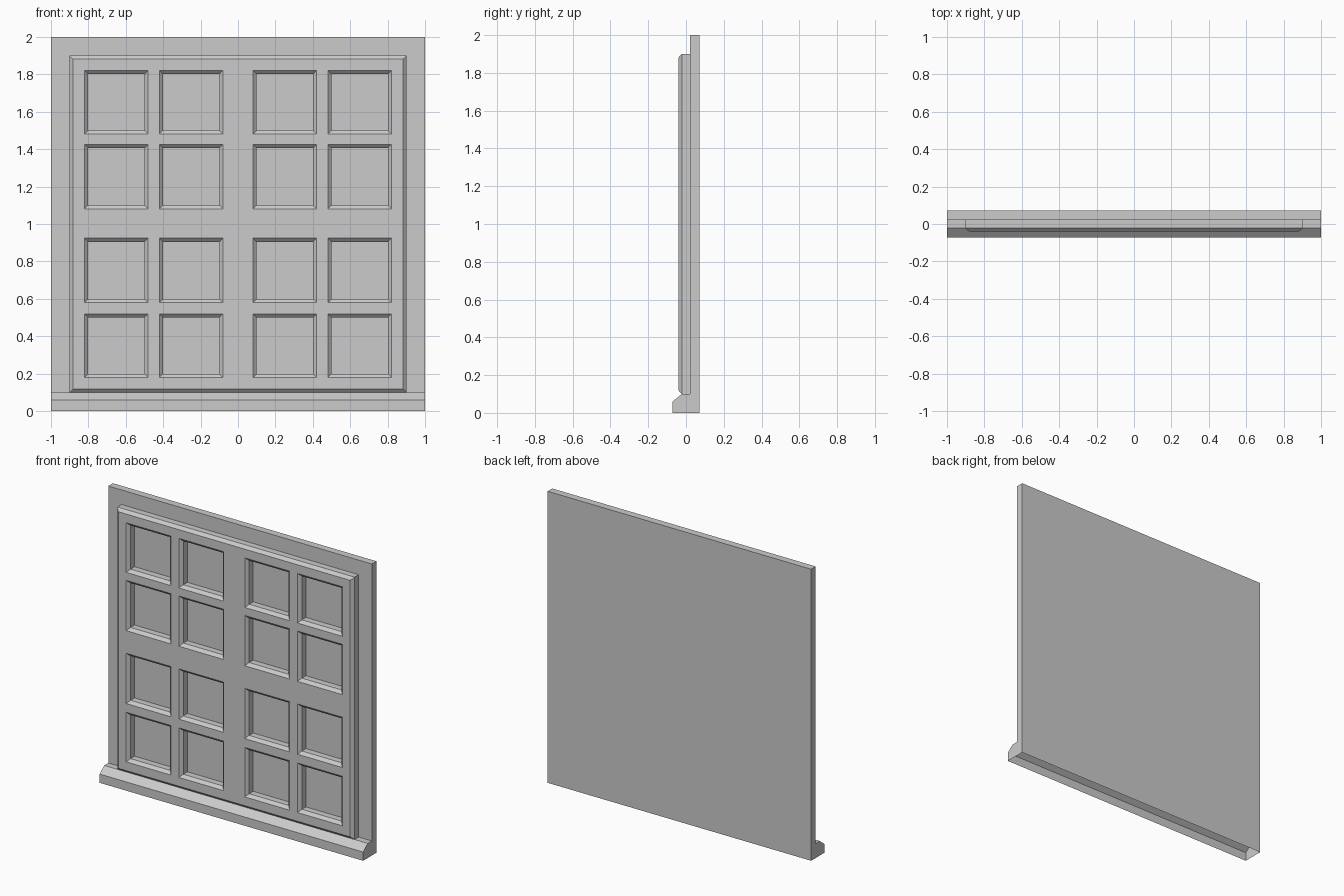
import bpy, bmesh

if "Cube" in bpy.data.objects:
    bpy.data.objects.remove(bpy.data.objects["Cube"])

# Depths: back, panel front (and panes), shoulder, sash front, sill nose
BACK, PANEL, SHOULDER, FACE, NOSE = 0.072, 0.022, -0.022, -0.041, -0.072


def finish(bm, name):
    bmesh.ops.remove_doubles(bm, verts=bm.verts, dist=1e-5)
    bmesh.ops.recalc_face_normals(bm, faces=bm.faces)
    mesh = bpy.data.meshes.new(name)
    bm.to_mesh(mesh)
    bm.free()
    bpy.context.collection.objects.link(bpy.data.objects.new(name, mesh))


def face(bm, pts):
    bm.faces.new([bm.verts.new(p) for p in pts])


def rect(x0, x1, z0, z1, y, inset=0.0):
    x0, x1, z0, z1 = x0 + inset, x1 - inset, z0 + inset, z1 - inset
    return [(x0, y, z0), (x1, y, z0), (x1, y, z1), (x0, y, z1)]


def bridge(bm, a, b, sides=range(4)):
    for i in sides:
        j = (i + 1) % 4
        face(bm, [a[i], a[j], b[j], b[i]])


# Casing with projecting sill: one shell, open underneath
bm = bmesh.new()
profile = [(BACK, 0), (BACK, 2), (PANEL, 2), (PANEL, 0.1),
           (SHOULDER, 0.1), (NOSE, 0.06), (NOSE, 0)]
for s in (-1, 1):
    face(bm, [(s, y, z) for y, z in profile])                    # end cap
    face(bm, [(s, PANEL, 0.1), (s * 0.9, PANEL, 0.1),
              (s * 0.9, SHOULDER, 0.1), (s, SHOULDER, 0.1)])     # sill top
face(bm, rect(-1, 1, 0, 2, BACK))
face(bm, [(-1, BACK, 2), (1, BACK, 2), (1, PANEL, 2), (-1, PANEL, 2)])
face(bm, [(x, PANEL, z) for x, z in
          [(-1, 0.1), (-0.9, 0.1), (-0.9, 1.9), (0.9, 1.9),
           (0.9, 0.1), (1, 0.1), (1, 2), (-1, 2)]])              # surround
face(bm, [(-1, NOSE, 0.06), (1, NOSE, 0.06)] +
     [(x, SHOULDER, 0.1) for x in (1, 0.9, -0.9, -1)])           # sill slope
face(bm, rect(-1, 1, 0, 0.06, NOSE))
finish(bm, "casing_and_sill")

# Sash: raised bevelled frame, glazing bars and sixteen recessed panes
bm = bmesh.new()
frame = (-0.9, 0.9, 0.1, 1.9)
shoulder = rect(*frame, SHOULDER)
bridge(bm, rect(*frame, PANEL), shoulder, sides=(1, 2, 3))
bridge(bm, shoulder, rect(*frame, FACE, 0.02))

xs = [-0.88, -0.82, -0.48, -0.42, -0.08, 0.08, 0.42, 0.48, 0.82, 0.88]
zs = [1 + x for x in xs]
zs[1:9] = [0.18, 0.52, 0.58, 0.925, 1.08, 1.425, 1.48, 1.82]
for i in range(9):
    for j in range(9):
        cell = (xs[i], xs[i + 1], zs[j], zs[j + 1])
        outer = rect(*cell, FACE)
        if i % 2 and j % 2:
            lip = rect(*cell, SHOULDER, 0.02)
            pane = rect(*cell, PANEL, 0.02)
            bridge(bm, outer, lip)
            bridge(bm, lip, pane)
            face(bm, pane)
        else:
            face(bm, outer)
finish(bm, "window_sash")
